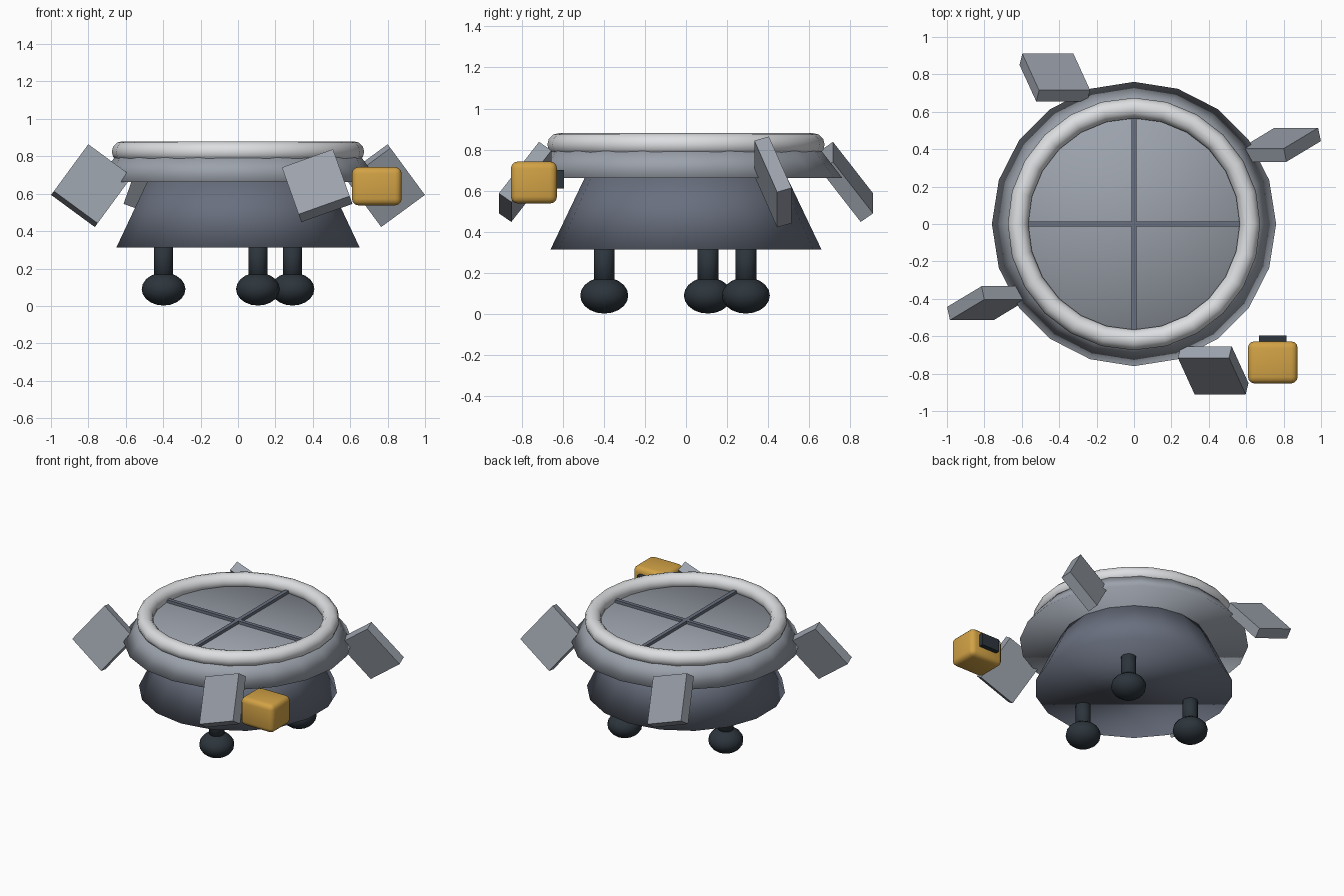
import bpy
from math import sin, cos, radians, pi

cube = bpy.data.objects.get("Cube")
if cube:
    bpy.data.objects.remove(cube, do_unlink=True)


def material(name, rgb):
    m = bpy.data.materials.new(name)
    m.use_nodes = True
    m.diffuse_color = (*rgb, 1)
    m.node_tree.nodes["Principled BSDF"].inputs["Base Color"].default_value = (*rgb, 1)
    return m


GREY = material("hull grey", (0.33, 0.36, 0.41))
BLUE = material("slate blue", (0.14, 0.16, 0.21))
WHITE = material("ring white", (0.72, 0.73, 0.75))
DARK = material("leg charcoal", (0.025, 0.035, 0.045))
GOLD = material("gold yellow", (0.64, 0.36, 0.06))


def finish(name, mat, smooth=False):
    ob = bpy.context.object
    ob.name = name
    ob.data.materials.append(mat)
    if smooth:
        bpy.ops.object.shade_smooth()
    return ob


def frustum(name, mat, sides, r_low, r_high, z_low, z_high, x=0, y=0):
    bpy.ops.mesh.primitive_cone_add(vertices=sides, radius1=r_low, radius2=r_high,
                                    depth=z_high - z_low, location=(x, y, (z_low + z_high) / 2))
    return finish(name, mat, True)


def box(name, mat, loc, size, rot=(0, 0, 0)):
    bpy.ops.mesh.primitive_cube_add(size=1, location=loc, rotation=rot)
    ob = finish(name, mat)
    ob.scale = size
    bpy.ops.object.transform_apply(location=False, rotation=False, scale=True)
    return ob


# Body: flared skirt, wide upper hull and rounded rim
frustum("lower_skirt", BLUE, 18, 0.66, 0.485, 0.313, 0.68)
frustum("upper_hull", GREY, 20, 0.76, 0.655, 0.663, 0.80)
bpy.ops.mesh.primitive_torus_add(major_segments=24, minor_segments=12, major_radius=0.62,
                                 minor_radius=0.055, location=(0, 0, 0.825))
finish("rim_ring", WHITE, True)

# Crossed bars over the top plate
box("cross_bar_x", BLUE, (0, 0, 0.808), (1.18, 0.028, 0.026))
box("cross_bar_y", BLUE, (0, 0, 0.808), (0.028, 1.18, 0.026))

# Three legs with flattened ball feet
for i in range(3):
    a = radians(45 + 120 * i)
    x, y = 0.412 * cos(a), 0.412 * sin(a)
    frustum(f"leg_{i + 1}", DARK, 12, 0.051, 0.051, 0.12, 0.36, x, y)
    bpy.ops.mesh.primitive_uv_sphere_add(segments=16, ring_count=10, radius=1, location=(x, y, 0.09))
    foot = finish(f"foot_{i + 1}", DARK, True)
    foot.scale = (0.117, 0.117, 0.088)

# Four drooping side panels
for i in range(4):
    a = radians(28.4) + i * pi / 2
    box(f"side_panel_{i + 1}", GREY, (0.89 * cos(a), 0.89 * sin(a), 0.643),
        (0.29, 0.075, 0.33), (0.72 * sin(a), -0.72 * cos(a), 0))

# Rounded pod beside the front panel, with a dark plug at its back
pod = box("pod", GOLD, (0.742, -0.74, 0.64), (0.266, 0.225, 0.205))
bevel = pod.modifiers.new("rounding", "BEVEL")
bevel.width = 0.035
bevel.segments = 3
bpy.ops.object.shade_smooth()
box("pod_plug", DARK, (0.742, -0.625, 0.655), (0.145, 0.06, 0.09))
